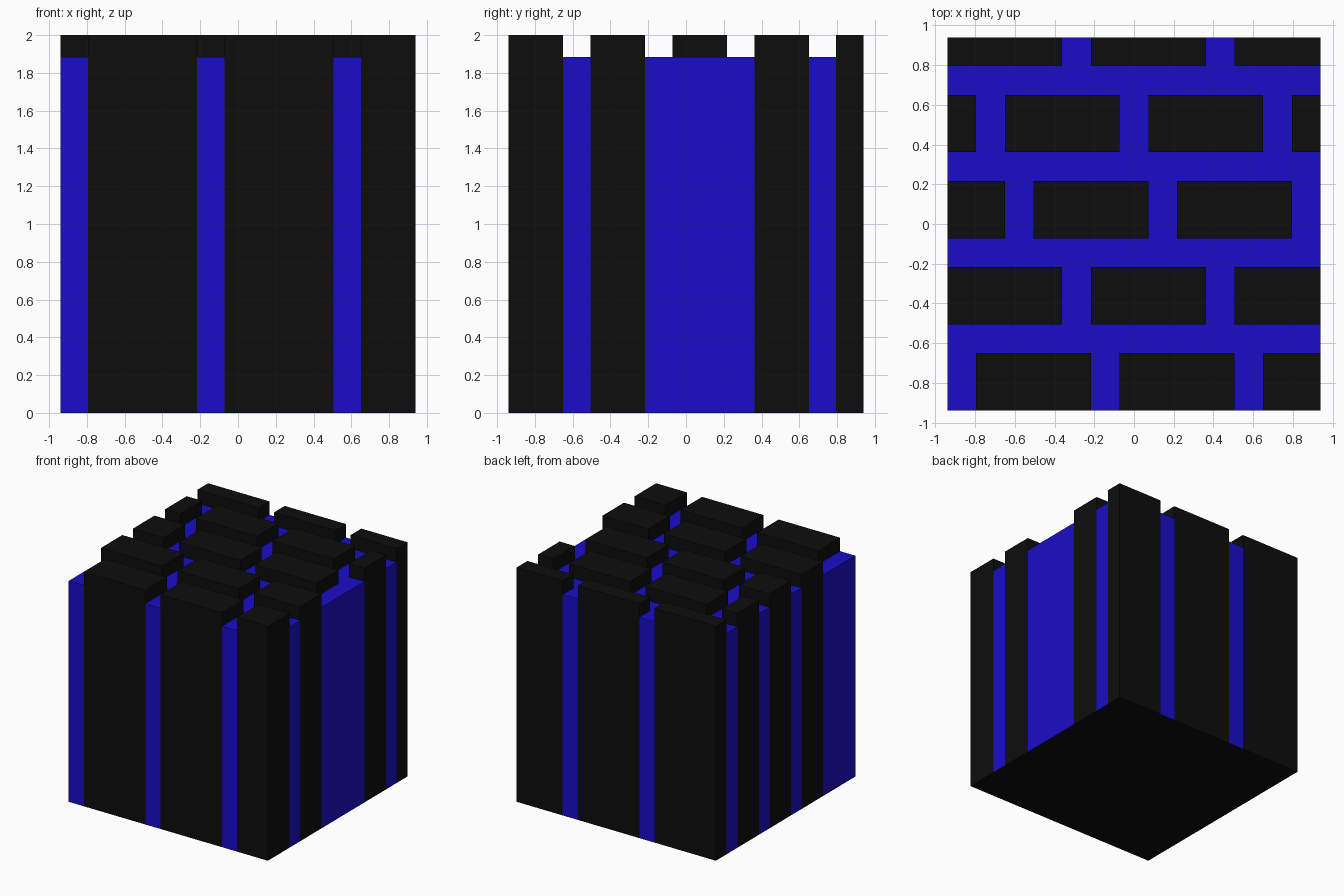
import bpy, bmesh

if "Cube" in bpy.data.objects:
    bpy.data.objects.remove(bpy.data.objects["Cube"])

N = 13                      # cells per side
HALF = 0.94
CELL = 2 * HALF / N
MORTAR_H, BRICK_H = 1.885, 2.0

# Brick courses: (first y cell, last y cell) and the x spans of the bricks
COURSES = [
    ((0, 2), [(1, 5), (6, 10), (11, 13)]),
    ((3, 5), [(0, 4), (5, 9), (10, 13)]),
    ((6, 8), [(0, 2), (3, 7), (8, 12)]),
    ((9, 11), [(0, 1), (2, 6), (7, 11), (12, 13)]),
    ((12, 13), [(0, 4), (5, 9), (10, 13)]),
]


def material(name, color):
    mat = bpy.data.materials.new(name)
    mat.diffuse_color = (*color, 1)
    mat.use_nodes = True
    mat.node_tree.nodes["Principled BSDF"].inputs["Base Color"].default_value = mat.diffuse_color
    return mat


def is_brick(i, j):
    return any(y0 <= j < y1 and any(x0 <= i < x1 for x0, x1 in spans)
               for (y0, y1), spans in COURSES)


def height(i, j):
    if not (0 <= i < N and 0 <= j < N):
        return 0.0
    return BRICK_H if is_brick(i, j) else MORTAR_H


bm = bmesh.new()


def quad(points, mat):
    verts = [bm.verts.new((x * CELL - HALF, y * CELL - HALF, z)) for x, y, z in points]
    bm.faces.new(verts).material_index = mat


# Raised bricks and recessed mortar as one closed stepped surface
SIDES = [(0, -1), (1, 0), (0, 1), (-1, 0)]
for i in range(N):
    for j in range(N):
        h = height(i, j)
        mat = 0 if is_brick(i, j) else 1
        ring = [(i, j), (i + 1, j), (i + 1, j + 1), (i, j + 1)]
        quad([(x, y, h) for x, y in ring], mat)
        quad([(x, y, 0) for x, y in reversed(ring)], 0)
        for k, (dx, dy) in enumerate(SIDES):
            low = height(i + dx, j + dy)
            if low < h:
                a, b = ring[k], ring[(k + 1) % 4]
                quad([(*a, low), (*b, low), (*b, h), (*a, h)], mat)

bmesh.ops.remove_doubles(bm, verts=bm.verts, dist=1e-4)
mesh = bpy.data.meshes.new("brick_block")
bm.to_mesh(mesh)
bm.free()
mesh.materials.append(material("black_brick", (0.004, 0.004, 0.004)))
mesh.materials.append(material("blue_mortar", (0.01, 0.004, 0.58)))
block = bpy.data.objects.new("brick_block", mesh)
bpy.context.collection.objects.link(block)
